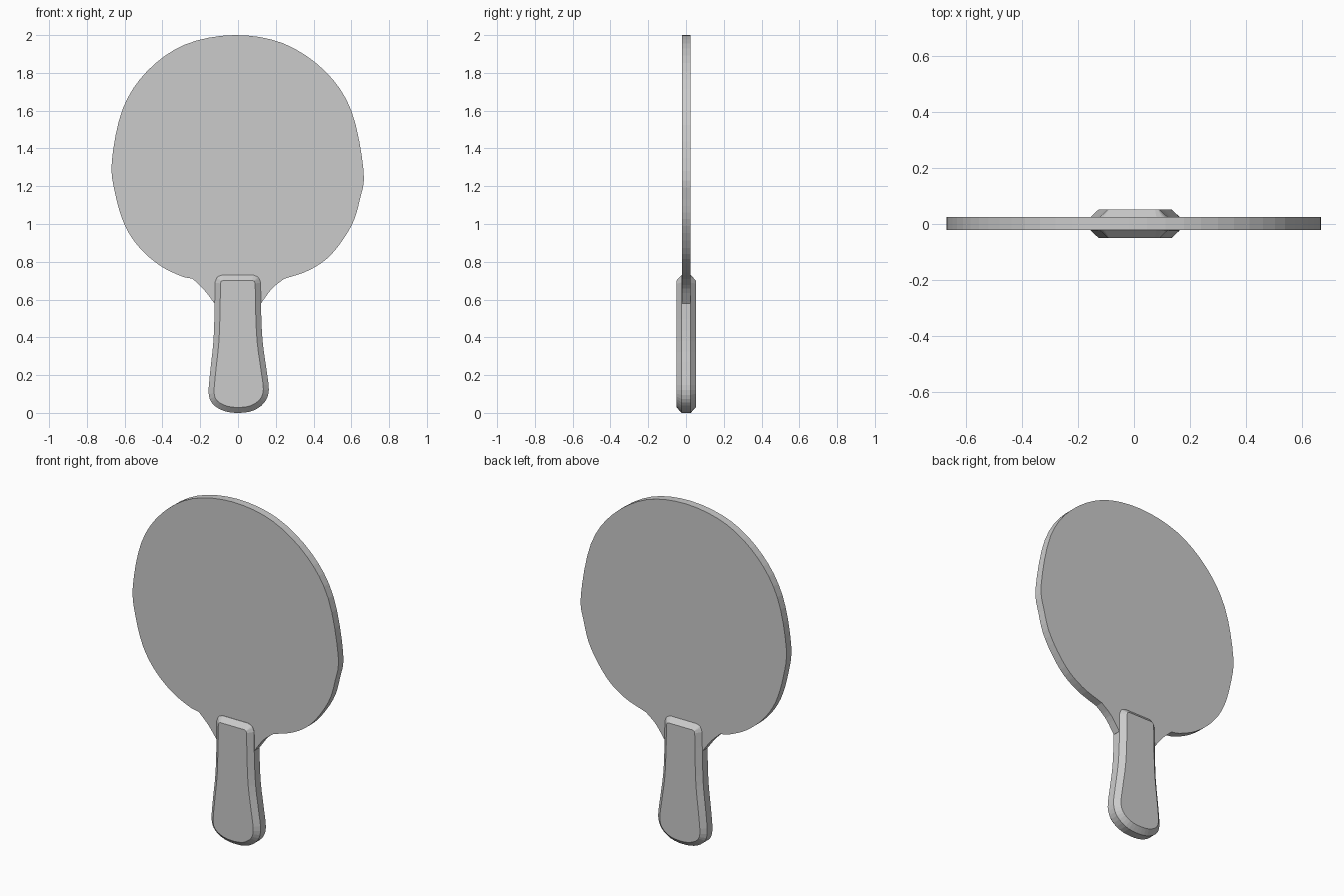
import bpy, bmesh
from mathutils import Vector

cube = bpy.data.objects.get("Cube")
if cube:
    bpy.data.objects.remove(cube, do_unlink=True)

grey = bpy.data.materials.new("plain grey")
grey.use_nodes = True
color = (0.6, 0.6, 0.6, 1)
grey.diffuse_color = color
grey.node_tree.nodes["Principled BSDF"].inputs["Base Color"].default_value = color


def smooth_path(points, steps):
    """Catmull-Rom curve through an open run of points."""
    p = [Vector(q) for q in points]
    p = [2 * p[0] - p[1]] + p + [2 * p[-1] - p[-2]]
    out = []
    for a, b, c, d in zip(p, p[1:], p[2:], p[3:]):
        for i in range(steps):
            t = i / steps
            out.append(0.5 * (2 * b + (c - a) * t + (2 * a - 5 * b + 4 * c - d) * t**2
                              + (3 * b - a - 3 * c + d) * t**3))
    return out + [p[-2]]


def inset(outline, amount):
    """Move a clockwise outline inwards along its averaged normals."""
    out = []
    for i, p in enumerate(outline):
        before = (p - outline[i - 1]).normalized()
        after = (outline[(i + 1) % len(outline)] - p).normalized()
        along = (before + after).normalized()
        out.append(p + Vector((along.y, -along.x)) * amount / max(along.dot(after), 0.5))
    return out


def loft(name, rings):
    """Skin (y, outline) rings from front to back and cap both ends."""
    bm = bmesh.new()
    loops = [[bm.verts.new((p.x, y, p.y)) for p in outline] for y, outline in rings]
    for lo, hi in zip(loops, loops[1:]):
        for i in range(len(lo)):
            bm.faces.new((lo[i - 1], lo[i], hi[i], hi[i - 1]))
    bm.faces.new(loops[0])
    bm.faces.new(loops[-1][::-1])
    bmesh.ops.recalc_face_normals(bm, faces=bm.faces)
    mesh = bpy.data.meshes.new(name)
    bm.to_mesh(mesh)
    bm.free()
    mesh.materials.append(grey)
    obj = bpy.data.objects.new(name, mesh)
    bpy.context.collection.objects.link(obj)
    return obj


# Blade: round paddle face with a flared neck running into the handle
face = smooth_path([(-0.24, 0.71), (-0.30, 0.724), (-0.41, 0.778), (-0.52, 0.873),
                    (-0.60, 0.995), (-0.65, 1.16), (-0.668, 1.33), (-0.61, 1.61),
                    (-0.48, 1.81), (-0.28, 1.95), (-0.02, 2.0), (0.24, 1.956),
                    (0.46, 1.81), (0.60, 1.60), (0.665, 1.28), (0.645, 1.13),
                    (0.60, 0.99), (0.495, 0.84), (0.38, 0.757), (0.243, 0.709)], 4)
neck_right = smooth_path([(0.243, 0.709), (0.18, 0.658), (0.122, 0.58)], 3)
neck_left = smooth_path([(-0.125, 0.58), (-0.18, 0.652), (-0.24, 0.71)], 3)
blade_outline = face + neck_right[1:] + neck_left[:-1]
loft("blade", [(-0.021, blade_outline), (0.025, blade_outline)])

# Handle: flared grip with a wide chamfer on both faces
grip = smooth_path([(-0.085, 0.73), (0.08, 0.73)], 1)
grip += smooth_path([(0.08, 0.73), (0.107, 0.718), (0.12, 0.69)], 3)[1:]
grip += smooth_path([(0.12, 0.69), (0.122, 0.55), (0.13, 0.38), (0.152, 0.22),
                     (0.163, 0.12), (0.14, 0.055), (0.08, 0.012), (0.005, 0.0),
                     (-0.07, 0.009), (-0.13, 0.043), (-0.155, 0.10), (-0.147, 0.22),
                     (-0.13, 0.38), (-0.124, 0.55), (-0.122, 0.69)], 3)[1:]
grip += smooth_path([(-0.122, 0.69), (-0.11, 0.718), (-0.085, 0.73)], 3)[1:-1]
panel = inset(grip, 0.029)
loft("handle", [(-0.05, panel), (-0.023, grip), (0.025, grip), (0.052, panel)])
